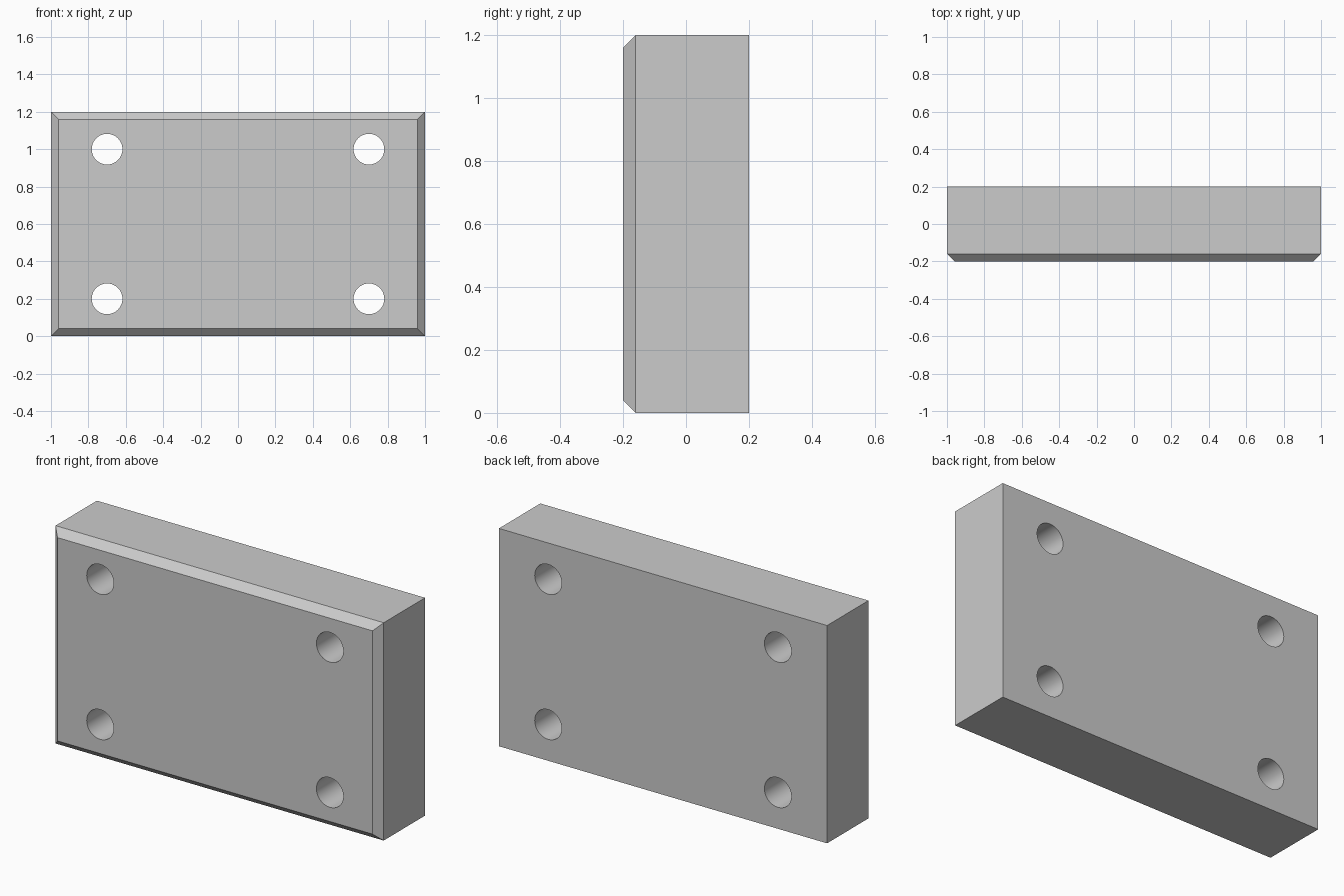
import bpy, bmesh, math
from mathutils import Vector

if "Cube" in bpy.data.objects:
    bpy.data.objects.remove(bpy.data.objects["Cube"])

WIDTH, DEPTH, HEIGHT = 2.0, 0.4, 1.2
CHAMFER = 0.04
HOLE_RADIUS = 0.082

# Plate: box with the front face inset and pushed out to form the chamfer
bm = bmesh.new()
bmesh.ops.create_cube(bm, size=1)
body = DEPTH - CHAMFER
bmesh.ops.scale(bm, vec=(WIDTH, body, HEIGHT), verts=bm.verts)
bmesh.ops.translate(bm, vec=(0, CHAMFER / 2, HEIGHT / 2), verts=bm.verts)
front = min(bm.faces, key=lambda f: f.calc_center_median().y)
bmesh.ops.inset_region(bm, faces=[front], thickness=CHAMFER, use_even_offset=True)
bmesh.ops.translate(bm, vec=(0, -CHAMFER, 0), verts=front.verts)
mesh = bpy.data.meshes.new("mounting_plate")
bm.to_mesh(mesh)
bm.free()
plate = bpy.data.objects.new("mounting_plate", mesh)
bpy.context.collection.objects.link(plate)

# Four through holes, cut by one hidden helper
bm = bmesh.new()
for x in (-0.7, 0.7):
    for z in (0.2, 1.0):
        new = bmesh.ops.create_cone(bm, cap_ends=True, segments=64, radius1=HOLE_RADIUS,
                                    radius2=HOLE_RADIUS, depth=DEPTH * 2)["verts"]
        for v in new:
            v.co = Vector((v.co.x + x, -v.co.z, v.co.y + z))
mesh = bpy.data.meshes.new("hole_cutter")
bm.to_mesh(mesh)
bm.free()
cutter = bpy.data.objects.new("hole_cutter", mesh)
bpy.context.collection.objects.link(cutter)
cutter.hide_render = True
cutter.display_type = 'WIRE'

# Apply the cut, then smooth the hole walls only
cut = plate.modifiers.new("holes", 'BOOLEAN')
cut.operation = 'DIFFERENCE'
cut.solver = 'EXACT'
cut.object = cutter
bpy.context.view_layer.objects.active = plate
plate.select_set(True)
bpy.ops.object.modifier_apply(modifier=cut.name)
bpy.data.objects.remove(cutter)
bpy.ops.object.shade_smooth_by_angle(angle=math.radians(30))
